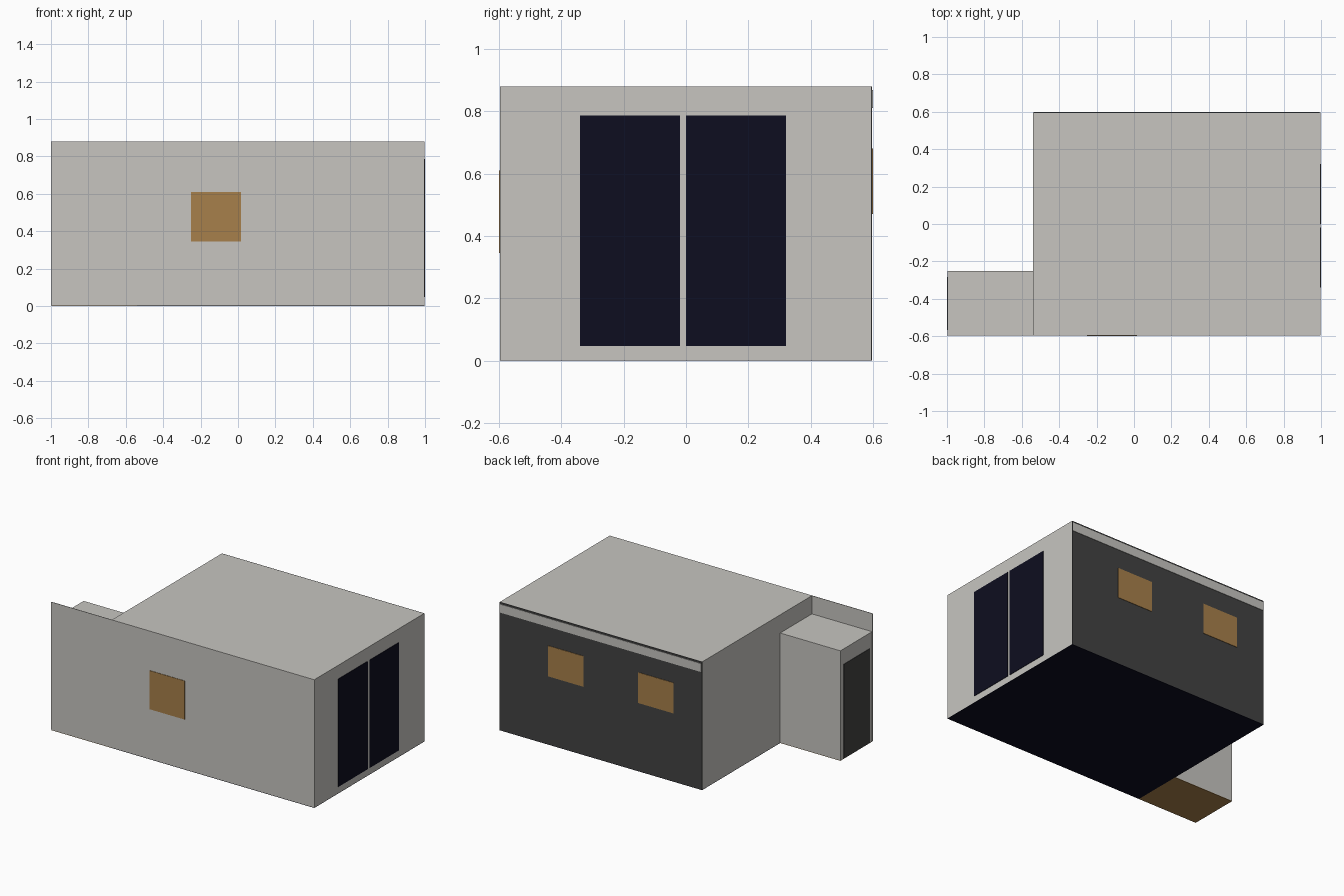
import bpy
import bmesh

if "Cube" in bpy.data.objects:
    bpy.data.objects.remove(bpy.data.objects["Cube"])


def material(name, rgb):
    m = bpy.data.materials.new(name)
    m.diffuse_color = (*rgb, 1.0)
    m.use_nodes = True
    m.node_tree.nodes["Principled BSDF"].inputs["Base Color"].default_value = m.diffuse_color
    return m


WALL = material("pale_grey", (0.57, 0.56, 0.53))
DARK = material("charcoal", (0.055, 0.055, 0.054))
NAVY = material("navy", (0.004, 0.004, 0.014))
TAN = material("tan", (0.39, 0.216, 0.069))


def box(name, x, y, z, mat):
    """Box from (min, max) pairs on each axis."""
    bm = bmesh.new()
    bmesh.ops.create_cube(bm, size=1.0)
    for v in bm.verts:
        v.co = [r[0] if c < 0 else r[1] for c, r in zip(v.co, (x, y, z))]
    mesh = bpy.data.meshes.new(name)
    bm.to_mesh(mesh)
    bm.free()
    mesh.materials.append(mat)
    ob = bpy.data.objects.new(name, mesh)
    bpy.context.collection.objects.link(ob)
    return ob


H = 0.88        # roof height
PORCH_H = 0.755
T = 0.003       # plate thickness

# main block and long front wall that rises above the porch
box("main_block", (-0.54, 1 - T), (-0.594, 0.6 - 2 * T), (T, H), WALL)
box("front_wall", (-1, 1 - T), (-0.6 + T, -0.594), (T, H), WALL)
box("porch", (-1 + T, -0.54), (-0.594, -0.25), (T, PORCH_H), WALL)

# undersides
box("main_floor", (-0.54, 1 - T), (-0.6 + T, 0.6 - T), (0, T), NAVY)
box("porch_floor", (-1 + T, -0.54), (-0.6 + T, -0.25), (0, T), TAN)

# dark back wall with a pale band under the roof edge
box("back_panel", (-0.54, 1 - T), (0.6 - 2 * T, 0.6 - T), (T, H), DARK)
box("back_band", (-0.535, 0.993), (0.6 - T, 0.6), (0.81, 0.868), WALL)

# windows
box("front_window", (-0.25, 0.015), (-0.6, -0.6 + T), (0.345, 0.61), TAN)
for i, x in enumerate((-0.325, 0.36)):
    box(f"back_window_{i + 1}", (x, x + 0.268), (0.6 - T, 0.6), (0.47, 0.68), TAN)

# pair of tall glass doors on the right side
for i, y in enumerate((-0.34, 0.0)):
    box(f"glass_door_{i + 1}", (1 - T, 1), (y, y + 0.32), (0.047, 0.787), NAVY)

# porch entrance on the left side
box("porch_door", (-1, -1 + T), (-0.567, -0.283), (T, 0.65), DARK)
